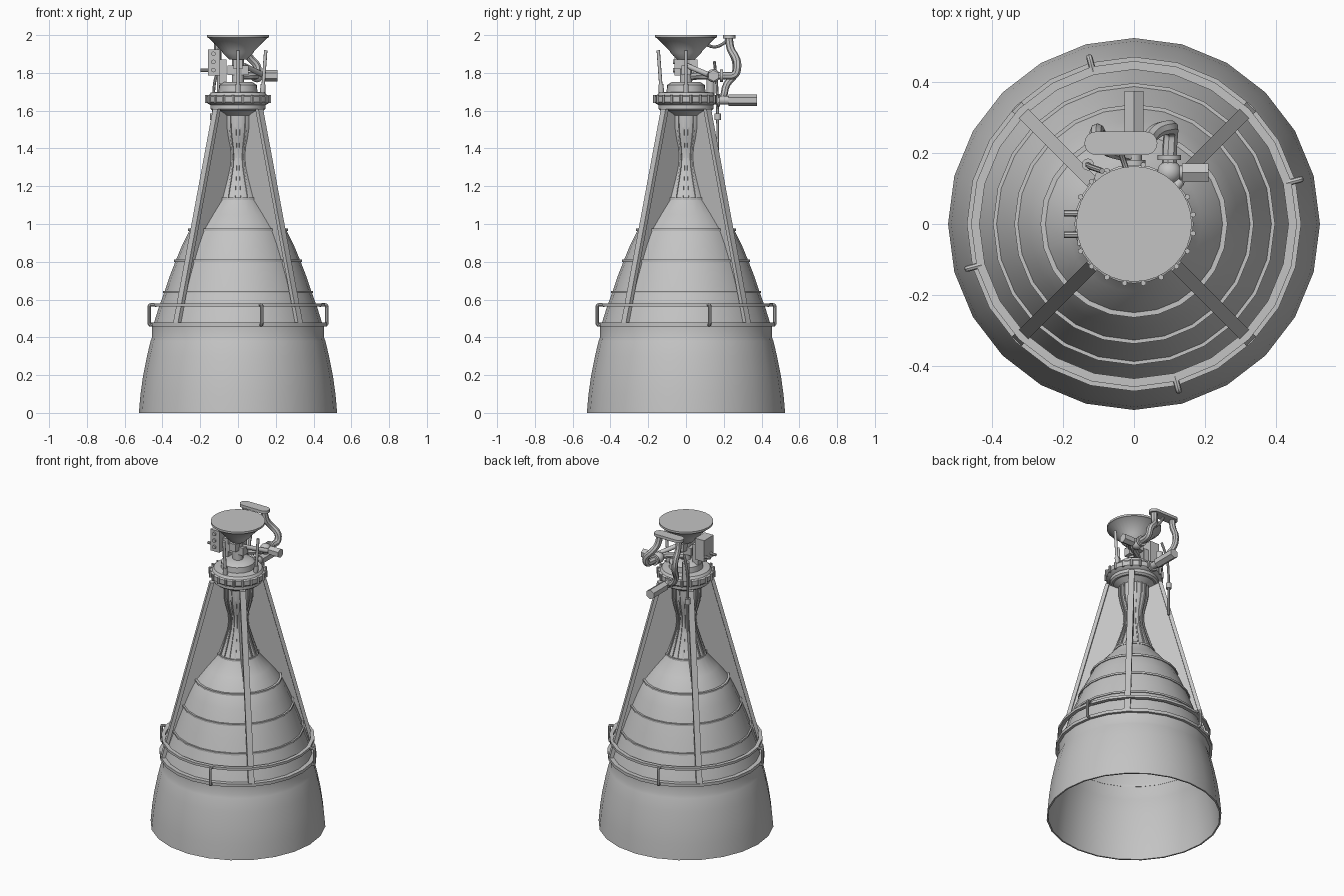
import bpy, bmesh, math
from mathutils import Vector, Matrix

if "Cube" in bpy.data.objects:
    bpy.data.objects.remove(bpy.data.objects["Cube"])

grey = bpy.data.materials.new("metal_grey")
grey.diffuse_color = (0.55, 0.55, 0.55, 1)
grey.use_nodes = True
grey.node_tree.nodes["Principled BSDF"].inputs["Base Color"].default_value = grey.diffuse_color


def finish(name, bm, smooth=35):
    bmesh.ops.remove_doubles(bm, verts=bm.verts, dist=1e-5)
    bmesh.ops.recalc_face_normals(bm, faces=bm.faces)
    me = bpy.data.meshes.new(name)
    bm.to_mesh(me)
    bm.free()
    me.materials.append(grey)
    ob = bpy.data.objects.new(name, me)
    bpy.context.collection.objects.link(ob)
    if smooth:
        bpy.context.view_layer.objects.active = ob
        ob.select_set(True)
        bpy.ops.object.shade_smooth_by_angle(angle=math.radians(smooth))
        ob.select_set(False)
    return ob


def lathe(name, prof, n=24, closed=True):
    """Revolve (radius, z) points about the z axis."""
    bm = bmesh.new()
    rows = [[bm.verts.new((r * math.cos(a), r * math.sin(a), z)) for r, z in prof]
            for a in (2 * math.pi * i / n for i in range(n))]
    m = len(prof)
    for i in range(n):
        p, q = rows[i], rows[(i + 1) % n]
        for j in range(m if closed else m - 1):
            k = (j + 1) % m
            if prof[j][0] == 0 and prof[k][0] == 0:
                continue
            bm.faces.new((p[j], q[j], q[k], p[k]))
    bmesh.ops.dissolve_degenerate(bm, dist=1e-6, edges=bm.edges)
    return finish(name, bm)


def band(name, r, z, w, h, n=24):
    return lathe(name, [(r - w, z - h), (r, z - h), (r, z + h), (r - w, z + h)], n)


def fin(name, pts, ang, t):
    """Flat radial plate from an (r, z) outline."""
    bm = bmesh.new()
    f = bm.faces.new([bm.verts.new((r, -t / 2, z)) for r, z in pts])
    ex = bmesh.ops.extrude_face_region(bm, geom=[f])
    bmesh.ops.translate(bm, vec=(0, t, 0),
                        verts=[v for v in ex["geom"] if isinstance(v, bmesh.types.BMVert)])
    bmesh.ops.rotate(bm, cent=(0, 0, 0), matrix=Matrix.Rotation(ang, 3, 'Z'), verts=bm.verts)
    return finish(name, bm, 0)


def box(name, lo, hi):
    lo, hi = Vector(lo), Vector(hi)
    bm = bmesh.new()
    bmesh.ops.create_cube(bm, size=1, matrix=Matrix.Translation((lo + hi) / 2) @ Matrix.Diagonal((*(hi - lo), 1)))
    return finish(name, bm, 0)


def rod(name, a, b, r, n=12, r2=None):
    a, b = Vector(a), Vector(b)
    d = b - a
    bm = bmesh.new()
    bmesh.ops.create_cone(bm, cap_ends=True, segments=n, radius1=r, radius2=r if r2 is None else r2, depth=d.length,
                          matrix=Matrix.Translation((a + b) / 2) @ d.to_track_quat('Z', 'Y').to_matrix().to_4x4())
    return finish(name, bm)


def pipe(name, pts, r):
    cu = bpy.data.curves.new(name, 'CURVE')
    cu.dimensions = '3D'
    cu.bevel_depth, cu.bevel_resolution, cu.use_fill_caps = r, 2, True
    s = cu.splines.new('NURBS')
    s.points.add(len(pts) - 1)
    for p, co in zip(s.points, pts):
        p.co = (*co, 1)
    s.use_endpoint_u, s.order_u, s.resolution_u = True, 3, 6
    ob = bpy.data.objects.new(name, cu)
    me = bpy.data.meshes.new_from_object(ob)
    bm = bmesh.new()
    bm.from_mesh(me)
    bpy.data.objects.remove(ob)
    return finish(name, bm)


# Nozzle bell: lower skirt, upper bell, throat and chamber as one hollow shell
skirt = [(.525, 0), (.516, .1), (.502, .2), (.482, .3), (.463, .38), (.455, .40), (.455, .465)]
upper = [(.447, .47), (.422, .55), (.39, .64), (.363, .72), (.33, .805), (.295, .89), (.255, .97), (.19, 1.05), (.12, 1.13)]
neck = [(.085, 1.23), (.063, 1.3), (.056, 1.35), (.06, 1.4), (.077, 1.46), (.087, 1.51), (.088, 1.575)]
outer = skirt + upper + neck
inner = [(r - .01, z) for r, z in outer if z != .465]
lathe("nozzle_bell", outer + [(.13, 1.605)] + inner[::-1])

# Stiffening bands round the bell
for i, (r, z) in enumerate([(.398, .64), (.338, .805), (.264, .97), (.126, 1.133)]):
    band(f"bell_band_{i}", r, z, .02, .006)
band("skirt_flange", .472, .468, .035, .01)

# Guard rail with bowed posts
band("guard_rail", .46, .57, .024, .008)
for i in range(4):
    a = math.radians(15 + 90 * i)
    pts = [(.445, .57), (.485, .575), (.487, .56), (.487, .52), (.487, .48), (.485, .463), (.45, .466)]
    pipe(f"rail_post_{i}", [(r * math.cos(a), r * math.sin(a), z) for r, z in pts], .009)

# Cooling ribs on the chamber and throat
for i in range(20):
    rib = [(r + .006, z) for r, z in [(.12, 1.13)] + neck]
    fin(f"chamber_rib_{i}", rib + [(r - .005, z) for r, z in ([(.12, 1.13)] + neck)[::-1]],
        2 * math.pi * (i + .5) / 20, .008)

# Four diagonal webs with capped outer struts
for i in range(4):
    a = math.radians(45 + 90 * i)
    edge = [(r - .005, z) for r, z in upper + neck]
    fin(f"web_{i}", edge + [(.155, 1.61), (.462, .475)], a, .008)
    fin(f"strut_cap_{i}", [(.445, .475), (.468, .475), (.17, 1.61), (.147, 1.61)], a, .036)

# Chamber collar, injector dome and bolts
lathe("collar", [(0, 1.6), (.135, 1.6), (.146, 1.61), (.146, 1.63), (.156, 1.635), (.168, 1.645), (.168, 1.675),
                 (.155, 1.68), (.145, 1.695), (.103, 1.7), (.1, 1.735), (.075, 1.752), (0, 1.752)], closed=False)
for i in range(20):
    a = 2 * math.pi * (i + .5) / 20
    c = Vector((math.cos(a), math.sin(a), 0)) * .169
    rod(f"collar_bolt_{i}", c + Vector((0, 0, 1.64)), c + Vector((0, 0, 1.682)), .008, 6)

# Gimbal column, cross blocks and thrust cone
rod("gimbal_column", (0, 0, 1.74), (0, 0, 1.9), .032, 16)
box("gimbal_block_y", (-.025, -.06, 1.82), (.025, .06, 1.87))
box("gimbal_block_x", (-.055, -.025, 1.79), (.055, .025, 1.84))
lathe("thrust_cone", [(0, 1.87), (.045, 1.87), (.08, 1.905), (.085, 1.915), (.155, 1.985), (.163, 1.987),
                      (.163, 2), (0, 2)], 32, closed=False)

# Two slim gimbal rods
for name, d in (("front_rod", (0, -1)), ("side_rod", (1, 0))):
    rod(name, (d[0] * .13, d[1] * .13, 1.69), (d[0] * .147, d[1] * .147, 1.92), .009)
    rod(name + "_foot", (d[0] * .13, d[1] * .13, 1.69), (d[0] * .133, d[1] * .133, 1.74), .014)

# Control box with round ports and side plugs
box("control_box", (-.16, -.06, 1.785), (-.095, .04, 1.925))
box("control_box_mount", (-.1, -.02, 1.74), (-.06, .02, 1.87))
for i in range(3):
    z = 1.815 + .043 * i
    rod(f"box_port_{i}", (-.13, -.055, z), (-.13, -.068, z), .012)
for y in (-.03, .03):
    rod("side_plug", (-.155, y, 1.815), (-.198, y, 1.815), .009, 8)

# Inlet manifold: rounded plate with two feed pipes
bm = bmesh.new()
f = bm.faces.new([bm.verts.new((cx + .033 * math.cos(a), .228 + .033 * math.sin(a), 1.982))
                  for cx, s in ((.033, -90), (-.107, 90))
                  for a in (math.radians(s + 22.5 * k) for k in range(9))])
ex = bmesh.ops.extrude_face_region(bm, geom=[f])
bmesh.ops.translate(bm, vec=(0, 0, .018), verts=[v for v in ex["geom"] if isinstance(v, bmesh.types.BMVert)])
finish("inlet_plate", bm)
pipe("feed_pipe_right", [(.033, .228, 1.985), (.035, .23, 1.93), (.06, .265, 1.88), (.105, .275, 1.84),
                         (.105, .265, 1.785), (.1, .21, 1.785), (.1, .15, 1.785)], .021)
pipe("feed_pipe_left", [(-.107, .228, 1.985), (-.107, .23, 1.93), (-.107, .265, 1.87), (-.1, .265, 1.79),
                        (-.08, .21, 1.74), (-.05, .2, 1.67), (0, .19, 1.655)], .019)
pipe("overhead_hose", [(.02, .03, 1.93), (.0, .09, 1.96), (-.02, .15, 1.93), (-.04, .21, 1.96), (-.04, .225, 1.985)], .008)

# Upper valve with sideways hex actuator
bm = bmesh.new()
bmesh.ops.create_uvsphere(bm, u_segments=16, v_segments=10, radius=.035, matrix=Matrix.Translation((.1, .145, 1.785)))
finish("upper_valve", bm)
rod("upper_valve_flange", (.1, .18, 1.785), (.1, .195, 1.785), .033)
rod("upper_valve_neck", (.1, .145, 1.785), (.145, .145, 1.785), .02)
rod("upper_actuator", (.135, .145, 1.785), (.21, .145, 1.785), .03, 6)
pipe("upper_inlet", [(.1, .14, 1.785), (.09, .09, 1.785), (.03, .06, 1.785), (0, .03, 1.78)], .02)
rod("cross_brace", (.03, 0, 1.84), (.13, .12, 1.79), .014)

# Lower valve with backward hex actuator
rod("lower_valve", (0, .14, 1.655), (0, .225, 1.655), .022)
rod("lower_valve_flange", (0, .165, 1.655), (0, .18, 1.655), .032)
rod("lower_actuator", (0, .225, 1.655), (0, .375, 1.655), .031, 6)

# Drain line down the back
pipe("drain_line", [(-.09, .15, 1.86), (-.12, .16, 1.78), (-.13, .165, 1.7), (-.13, .168, 1.6), (-.13, .168, 1.37)], .008)
rod("drain_coupling", (-.13, .168, 1.55), (-.13, .168, 1.585), .017)
rod("turbine_housing", (-.09, .13, 1.68), (-.09, .13, 1.8), .022)
